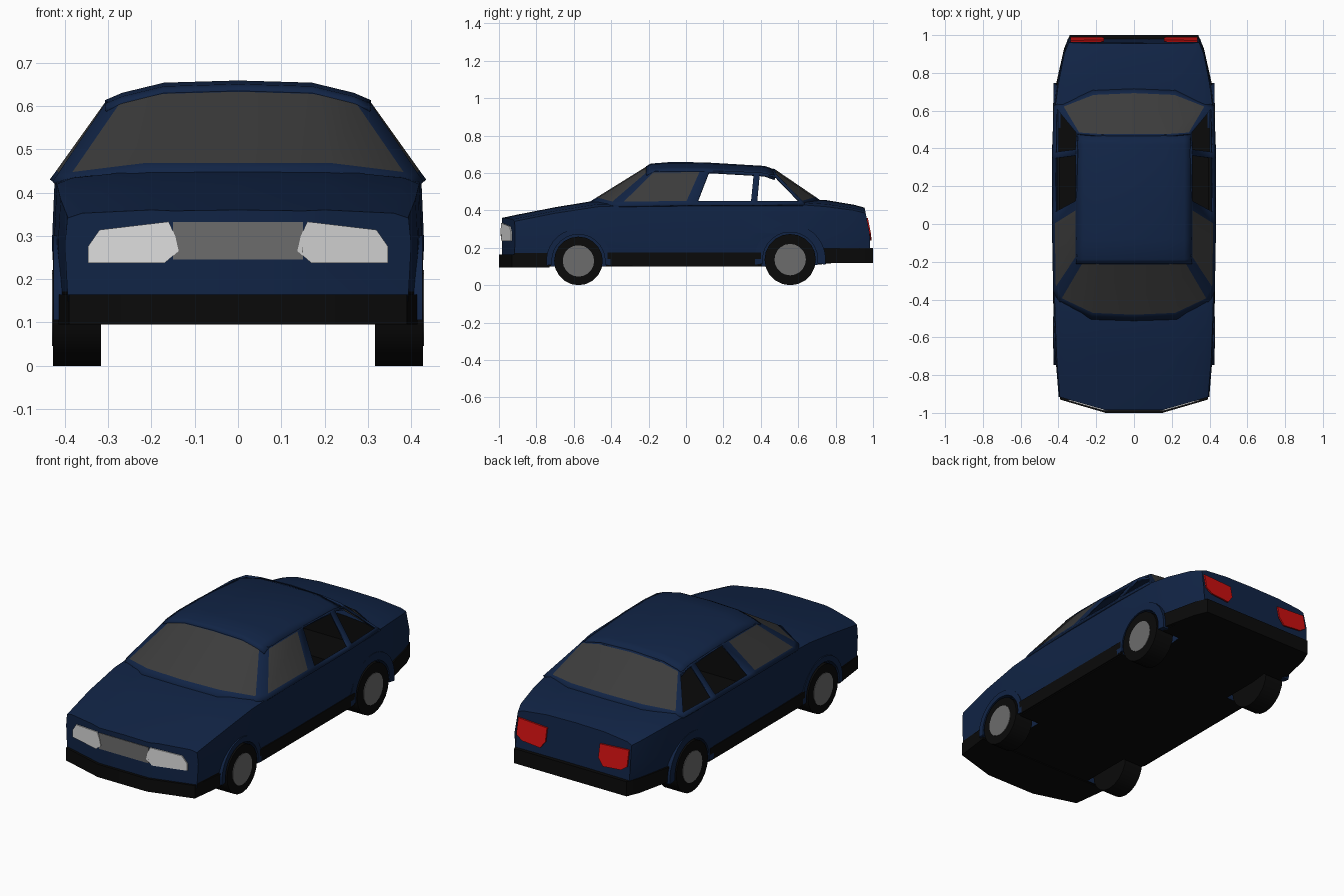
import bpy, bmesh, math
from mathutils import Vector

if "Cube" in bpy.data.objects:
    bpy.data.objects.remove(bpy.data.objects["Cube"])


def material(name, r, g, b):
    m = bpy.data.materials.new(name)
    m.diffuse_color = (r, g, b, 1)
    m.use_nodes = True
    m.node_tree.nodes["Principled BSDF"].inputs["Base Color"].default_value = m.diffuse_color
    return m


BLUE = material("navy paint", .0055, .0175, .060)
BLACK = material("black trim", .003, .003, .003)
GLASS = material("dark glass", .045, .045, .045)
GREY = material("mid grey", .15, .15, .15)
WHITE = material("lamp white", .72, .72, .72)
RED = material("lamp red", .6, .005, .005)


def finish(name, bm, *mats):
    bmesh.ops.recalc_face_normals(bm, faces=bm.faces)
    me = bpy.data.meshes.new(name)
    bm.to_mesh(me)
    bm.free()
    for m in mats:
        me.materials.append(m)
    ob = bpy.data.objects.new(name, me)
    bpy.context.collection.objects.link(ob)
    return ob


def solid(name, a, b, mat):
    """Closed prism between two matching outlines."""
    bm = bmesh.new()
    va = [bm.verts.new(p) for p in a]
    vb = [bm.verts.new(p) for p in b]
    n = len(va)
    for i in range(n):
        j = (i + 1) % n
        bm.faces.new((va[i], va[j], vb[j], vb[i]))
    bm.faces.new(va[::-1])
    bm.faces.new(vb)
    return finish(name, bm, mat)


def arc(x, cy, cz, r, n=20, a0=0, a1=360, closed=True):
    k = n if closed else n - 1
    return [(x, cy + r * math.cos(math.radians(a0 + (a1 - a0) * i / k)),
             cz + r * math.sin(math.radians(a0 + (a1 - a0) * i / k))) for i in range(n)]


def box(name, x, y0, y1, z0, z1, mat):
    c = [(-x, y0), (x, y0), (x, y1), (-x, y1)]
    return solid(name, [(*p, z0) for p in c], [(*p, z1) for p in c], mat)


def front(x):
    return -.985 + max(0, abs(x) - .15) * .2826


def rear(z):
    return min(.955 + (.415 - z) * .2, .985)


# Lower body: y, half width, top centre, shoulder, bottom
stations = [(-.985, .400, .360, .325, .10), (-.90, .400, .378, .345, .10),
            (-.70, .416, .417, .385, .10), (-.47, .425, .455, .42, .10),
            (-.20, .430, .450, .43, .10), (.30, .430, .450, .43, .10),
            (.62, .424, .460, .43, .10), (.75, .405, .455, .42, .115),
            (.90, .375, .430, .40, .13), (.96, .350, .415, .385, .13)]
bm = bmesh.new()
rings = []
for k, (y, w, zc, zs, zb) in enumerate(stations):
    half = [(0, zb), (.97 * w, zb), (.985 * w, .172), (w, .28), (.985 * w, zs),
            (.9 * w, zs + .4 * (zc - zs)), (.5 * w, zc - .003), (0, zc)]
    full = half + [(-x, z) for x, z in half[-2:0:-1]]
    last = k == len(stations) - 1
    rings.append([bm.verts.new((x, rear(z) if last else y, z)) for x, z in full])
for a, b in zip(rings, rings[1:]):
    for i in range(len(a)):
        j = (i + 1) % len(a)
        bm.faces.new((a[i], a[j], b[j], b[i]))
bm.faces.new(rings[0])
bm.faces.new(rings[-1])
# swept-back nose corners
for s in (1, -1):
    bmesh.ops.bisect_plane(bm, geom=bm.verts[:] + bm.edges[:] + bm.faces[:],
                           plane_co=(s * .15, -.985, 0), plane_no=(s * .065, -.23, 0),
                           clear_outer=True)
    bmesh.ops.holes_fill(bm, edges=[e for e in bm.edges if e.is_boundary], sides=0)
for f in bm.faces:
    f.material_index = 1 if f.calc_center_median().z < .171 else 0
body = finish("body", bm, BLUE, BLACK)

# Wheel arches and hollow cabin
wheels = [("front", -.575, .13, .15), ("rear", .557, .137, .155)]
cutters = [box("cabin_cutter", .405, -.40, .38, .13, .7, BLACK),
           box("shelf_cutter", .40, .30, .62, .32, .7, BLACK)]
for name, y, r, ra in wheels:
    for s in (1, -1):
        cutters.append(solid("arch_cutter", arc(s * .29, y, r, ra, 28), arc(s * .5, y, r, ra, 28), BLUE))
for c in cutters:
    c.hide_render = True
    mod = body.modifiers.new("cut", 'BOOLEAN')
    mod.operation = 'DIFFERENCE'
    mod.object = c
    mod.solver = 'EXACT'
    mod.material_mode = 'TRANSFER'
bpy.context.view_layer.objects.active = body
for mod in list(body.modifiers):
    bpy.ops.object.modifier_apply(modifier=mod.name)
for c in cutters:
    bpy.data.objects.remove(c)

# Greenhouse: belt points and roof points from windscreen centre round to rear centre
belt = [(0, -.49, .455), (.22, -.48, .455), (.385, -.40, .435), (.415, -.34, .435),
        (.42, 0, .44), (.42, .06, .44), (.42, .347, .44), (.42, .38, .44),
        (.413, .615, .44), (.375, .625, .44), (.215, .69, .458), (0, .70, .46)]
rail = [(0, -.20, .635), (.17, -.20, .63), (.265, -.195, .61), (.30, -.165, .606),
        (.30, .075, .608), (.30, .125, .608), (.30, .363, .602), (.30, .395, .60),
        (.30, .475, .585), (.285, .475, .595), (.19, .465, .612), (0, .465, .62)]
glazed, opened = {0, 1, 3, 9, 10}, {5, 7}
bm = bmesh.new()
for s in (1, -1):
    grid = [[bm.verts.new([c * m for c, m in zip(Vector(a).lerp(Vector(b), t), (s, 1, 1))])
             for t in (-.08, .045, .96, 1)] for a, b in zip(belt, rail)]
    for i, (a, b) in enumerate(zip(grid, grid[1:])):
        for l in range(3):
            if l == 1 and i in opened:
                continue
            f = bm.faces.new((a[l], b[l], b[l + 1], a[l + 1]))
            f.material_index = 1 if l == 1 and i in glazed else 0
bmesh.ops.remove_doubles(bm, verts=bm.verts, dist=.0001)
cabin = finish("cabin_frame_and_glass", bm, BLUE, GLASS)

# Roof panel
bm = bmesh.new()
cols = [(-.305, .045), (-.265, .028), (-.17, .005), (0, 0), (.17, .005), (.265, .028), (.305, .045)]
rows = [[bm.verts.new((x, y, z - d)) for x, d in cols] for y, z in
        [(-.21, .632), (-.185, .645), (-.08, .653), (.10, .651), (.42, .632), (.475, .612)]]
for a, b in zip(rows, rows[1:]):
    for i in range(len(cols) - 1):
        bm.faces.new((a[i], a[i + 1], b[i + 1], b[i]))
roof = finish("roof", bm, BLUE)
for ob, th in ((cabin, .012), (roof, .012)):
    mod = ob.modifiers.new("thickness", 'SOLIDIFY')
    mod.thickness = th
    mod.offset = 0

# Bumpers
for name, plan, z0, z1 in [
        ("front_bumper", [(.15, -1), (.39, -.93), (.415, -.73)], .095, .165),
        ("rear_bumper", [(.34, 1), (.37, .93), (.415, .73)], .12, .20)]:
    plan = plan + [(-x, y) for x, y in reversed(plan)]
    solid(name, [(*p, z0) for p in plan], [(*p, z1) for p in plan], BLACK)

# Grille
g = [(-.15, .245), (.15, .245), (.15, .332), (-.15, .332)]
solid("grille", [(x, -.988, z) for x, z in g], [(x, -.982, z) for x, z in g], GREY)

head = [(.16, .333), (.32, .314), (.347, .275), (.347, .237), (.17, .237), (.137, .265), (.145, .30)]
tail = [(.16, .35), (.335, .36), (.335, .275), (.30, .25), (.19, .24), (.16, .28)]
for s, side in ((1, "right"), (-1, "left")):
    # Lamps
    solid(side + "_headlight", [(s * x, front(x) - .006, z) for x, z in head],
          [(s * x, front(x) + .003, z) for x, z in head], WHITE)
    solid(side + "_taillight", [(s * x, rear(z) + .006, z) for x, z in tail],
          [(s * x, rear(z) - .003, z) for x, z in tail], RED)
    # Sill
    sill = [(.395, .105), (.424, .105), (.428, .175), (.395, .175)]
    solid(side + "_sill", [(s * x, -.42, z) for x, z in sill],
          [(s * x, .40, z) for x, z in sill], BLACK)
    # Wheels, hubs and arch lips
    for name, y, r, ra in wheels:
        tag = f"{name}_{side}_"
        solid(tag + "tyre", arc(s * .316, y, r, r), arc(s * .427, y, r, r), BLACK)
        solid(tag + "hub", arc(s * .40, y, r, .084), arc(s * .430, y, r, .084), GREY)
        outer = ra + (.022 if name == "front" else .035)
        ring = lambda x: (arc(x, y, r, outer, 18, -8, 188, False)
                          + arc(x, y, r, ra - .008, 18, 188, -8, False))
        solid(tag + "arch_lip", ring(s * .39), ring(s * .426), BLUE)

# Smooth the curved panels, keep creases
bpy.ops.object.select_all(action='SELECT')
bpy.context.view_layer.objects.active = body
bpy.ops.object.shade_smooth_by_angle(angle=math.radians(28))
